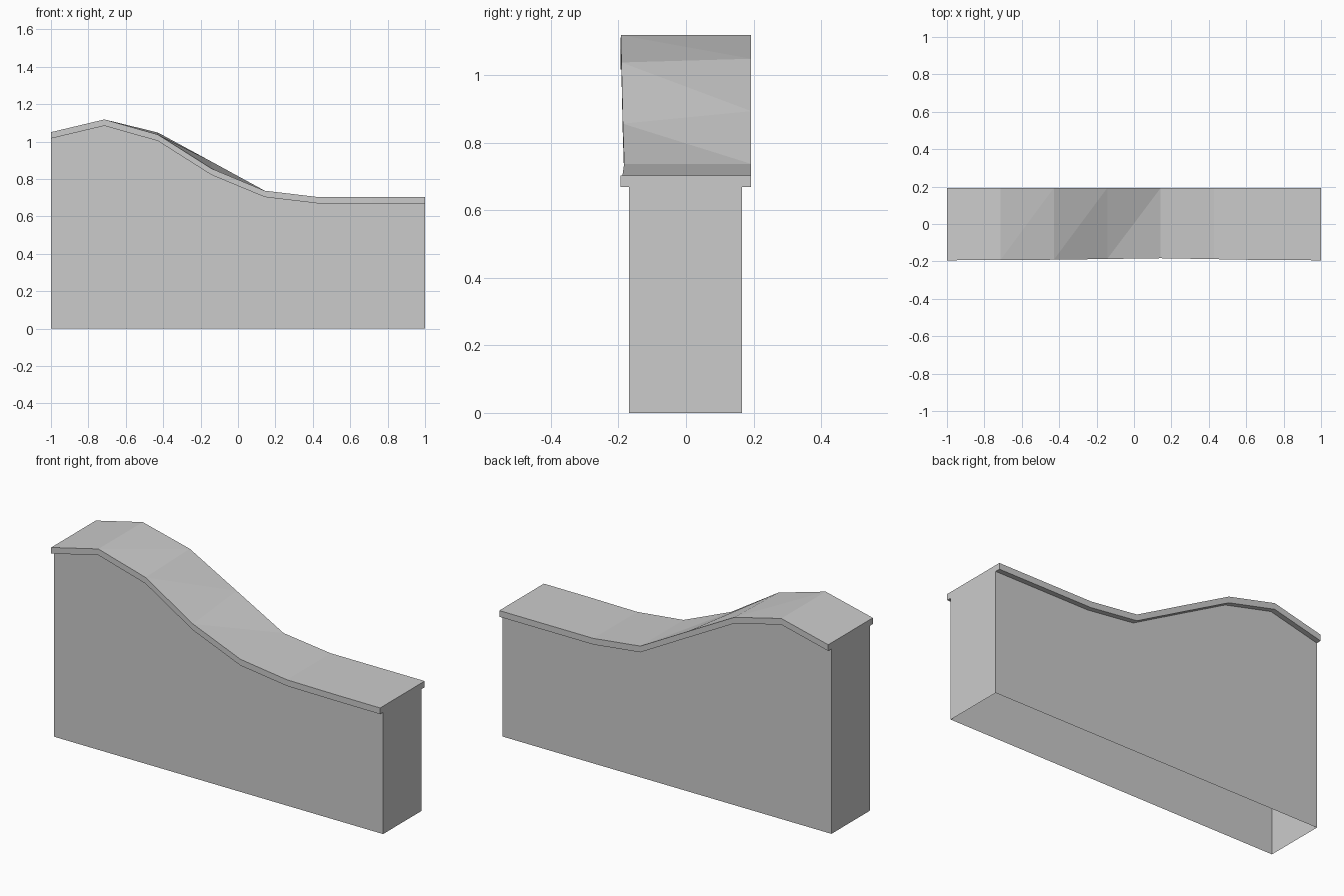
import bpy

if "Cube" in bpy.data.objects:
    bpy.data.objects.remove(bpy.data.objects["Cube"])

# Stations along the wall: front top z, back top z, front edge y
STATIONS = [
    (1.05, 1.05, -0.194), (1.118, 1.118, -0.193), (1.037, 1.048, -0.191),
    (0.856, 0.893, -0.187), (0.737, 0.737, -0.183), (0.703, 0.703, -0.188),
    (0.703, 0.703, -0.193), (0.703, 0.703, -0.194),
]
BACK = 0.193
BODY_FRONT, BODY_BACK = -0.168, 0.165
THICK = 0.034


def loft(name, section, skip=()):
    """Sweep section(i) -> [(y, z)] along x, capping both ends; skip leaves strips open."""
    n = len(section(0))
    last = len(STATIONS) - 1
    verts = [(-1 + 2 * i / last, y, z) for i in range(last + 1) for y, z in section(i)]
    faces = []
    for i in range(last):
        for k in range(n - 1):
            if k in skip:
                continue
            a, b = i * n + k, (i + 1) * n + k
            faces += [(a, b, b + 1), (a, b + 1, a + 1)]
    faces.append(tuple(range(n)))
    faces.append(tuple(reversed(range(last * n, last * n + n))))
    mesh = bpy.data.meshes.new(name)
    mesh.from_pydata(verts, [], faces)
    mesh.update()
    obj = bpy.data.objects.new(name, mesh)
    bpy.context.collection.objects.link(obj)
    return obj


def body_section(i):
    zf, zb, _ = STATIONS[i]
    return [(BODY_FRONT, 0), (BODY_FRONT, zf - THICK),
            (BODY_BACK, zb - THICK), (BODY_BACK, 0)]


def cap_section(i):
    zf, zb, yf = STATIONS[i]
    return [(BODY_FRONT, zf - THICK), (yf, zf - THICK), (yf, zf),
            (BACK, zb), (BACK, zb - THICK), (BODY_BACK, zb - THICK)]


# Wall shell, open at the bottom and under the cap
loft("wall_body", body_section, skip=(1,))
# Overhanging coping following the slope
loft("wall_cap", cap_section)
